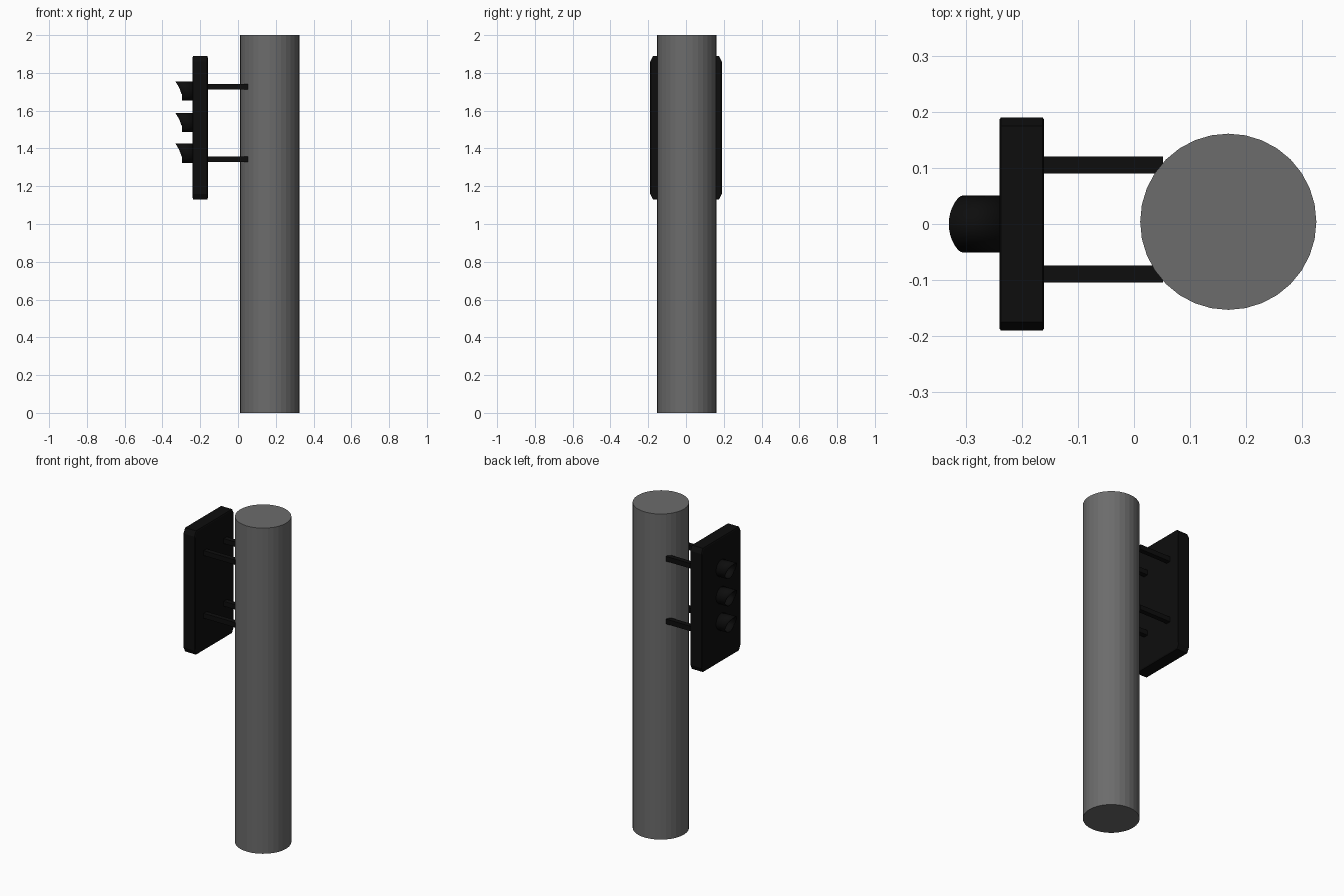
import bpy, bmesh, math

if "Cube" in bpy.data.objects:
    bpy.data.objects.remove(bpy.data.objects["Cube"])

def material(name, rgb):
    m = bpy.data.materials.new(name)
    m.diffuse_color = (*rgb, 1)
    m.use_nodes = True
    m.node_tree.nodes["Principled BSDF"].inputs["Base Color"].default_value = m.diffuse_color
    return m

black = material("black_paint", (0.004, 0.004, 0.004))
grey = material("grey_metal", (0.15, 0.15, 0.15))

def finish(name, bm, mat, smooth=False):
    bmesh.ops.recalc_face_normals(bm, faces=bm.faces[:])
    me = bpy.data.meshes.new(name)
    bm.to_mesh(me)
    bm.free()
    ob = bpy.data.objects.new(name, me)
    bpy.context.collection.objects.link(ob)
    me.materials.append(mat)
    if smooth:
        bpy.context.view_layer.objects.active = ob
        ob.select_set(True)
        bpy.ops.object.shade_smooth_by_angle(angle=math.radians(30))
        ob.select_set(False)
    return ob

def box(name, lo, hi, mat):
    bm = bmesh.new()
    bmesh.ops.create_cube(bm, size=1)
    for v in bm.verts:
        v.co = [(a + b) / 2 + c * (b - a) for a, b, c in zip(lo, hi, v.co)]
    return finish(name, bm, mat)

# Pole
bm = bmesh.new()
bmesh.ops.create_cone(bm, cap_ends=True, segments=32, radius1=0.157, radius2=0.157, depth=2)
bmesh.ops.translate(bm, vec=(0.168, 0.004, 1), verts=bm.verts)
finish("pole", bm, grey)

# Backing plate: slab with clipped corners and slightly eased edges
bm = bmesh.new()
Y, Z, cy, cz = 0.19, 0.38, 0.015, 0.03
outline = [(Y, Z - cz), (Y - cy, Z), (cy - Y, Z), (-Y, Z - cz),
           (-Y, cz - Z), (cy - Y, -Z), (Y - cy, -Z), (Y, cz - Z)]
rings = [[bm.verts.new((x, y * s, 1.51 + z * s)) for y, z in outline]
         for x, s in ((-0.24, 0.98), (-0.237, 1), (-0.163, 1), (-0.16, 0.98))]
for a, b in zip(rings, rings[1:]):
    for i in range(8):
        j = (i + 1) % 8
        bm.faces.new((a[i], a[j], b[j], b[i]))
bm.faces.new(rings[0])
bm.faces.new(rings[-1])
finish("backing_plate", bm, black)

# Lamp hoods: open tubes with a swept front lip, and a lamp disc inside each
N, R = 32, 0.051
for k, zc in enumerate((1.375, 1.537, 1.704)):
    bm = bmesh.new()
    back, front = [], []
    for i in range(N):
        a = 2 * math.pi * i / N
        y, h = R * math.cos(a), math.sin(a)
        lip = -0.296 - 0.034 * ((h + 1) / 2) ** 2 if h > -0.2 else -0.296
        back.append(bm.verts.new((-0.235, y, zc + R * h)))
        front.append(bm.verts.new((lip, y, zc + R * h)))
    for i in range(N):
        j = (i + 1) % N
        bm.faces.new((back[i], back[j], front[j], front[i]))
    hood = finish(f"lamp_hood_{k + 1}", bm, black, True)
    solid = hood.modifiers.new("wall", "SOLIDIFY")
    solid.thickness = 0.003

    bm = bmesh.new()
    disc = [bm.verts.new((-0.243, 0.049 * math.cos(2 * math.pi * i / N),
                          zc + 0.049 * math.sin(2 * math.pi * i / N))) for i in range(N)]
    bm.faces.new(disc)
    finish(f"lamp_{k + 1}", bm, black)

# Mounting arms from plate to pole
for y in (-0.089, 0.105):
    for z in (1.342, 1.727):
        box("mounting_arm", (-0.165, y - 0.015, z - 0.015), (0.052, y + 0.015, z + 0.015), black)
